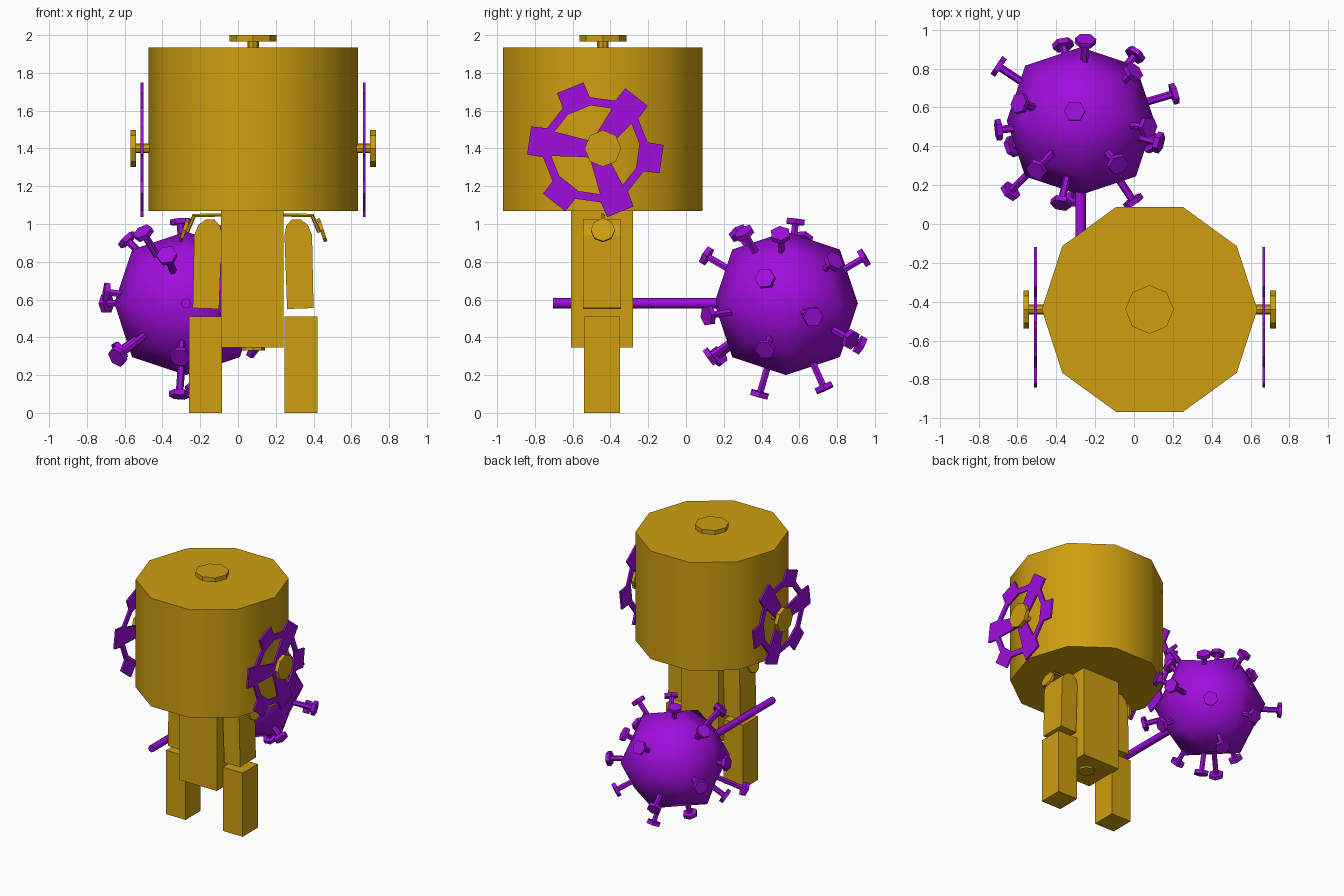
import bpy, bmesh, math
from mathutils import Vector

if "Cube" in bpy.data.objects:
    bpy.data.objects.remove(bpy.data.objects["Cube"])


def material(name, rgb):
    m = bpy.data.materials.new(name)
    m.diffuse_color = (*rgb, 1)
    m.use_nodes = True
    m.node_tree.nodes["Principled BSDF"].inputs["Base Color"].default_value = m.diffuse_color
    return m


GOLD = material("gold", (0.62, 0.345, 0.005))
PURPLE = material("purple", (0.35, 0.004, 0.72))
CX, CY = 0.08, -0.44          # vertical axis of the figure


def finish(name, bm, mat, smooth=None):
    bmesh.ops.recalc_face_normals(bm, faces=bm.faces)
    me = bpy.data.meshes.new(name)
    bm.to_mesh(me)
    bm.free()
    me.materials.append(mat)
    ob = bpy.data.objects.new(name, me)
    bpy.context.collection.objects.link(ob)
    if smooth:
        bpy.ops.object.select_all(action='DESELECT')
        ob.select_set(True)
        bpy.context.view_layer.objects.active = ob
        bpy.ops.object.shade_smooth_by_angle(angle=math.radians(smooth))
    return ob


def prism(bm, ring, offset):
    """Closed prism from a flat outline moved along an offset."""
    a = [bm.verts.new(p) for p in ring]
    b = [bm.verts.new(Vector(p) + Vector(offset)) for p in ring]
    n = len(a)
    bm.faces.new(a)
    bm.faces.new(b[::-1])
    for i in range(n):
        j = (i + 1) % n
        bm.faces.new((a[i], b[i], b[j], a[j]))


def rod(bm, p0, p1, r, n):
    p0, p1 = Vector(p0), Vector(p1)
    d = (p1 - p0).normalized()
    u = Vector((1, 0, 0)) if abs(d.x) < 0.9 else Vector((0, 1, 0))
    u = (u - d * u.dot(d)).normalized()
    v = d.cross(u)
    ring = [p0 + r * (math.cos(t) * u + math.sin(t) * v)
            for t in (2 * math.pi * i / n for i in range(n))]
    prism(bm, ring, p1 - p0)


def box(name, x, y, z, mat):
    bm = bmesh.new()
    prism(bm, [(x[0], y[0], z[0]), (x[1], y[0], z[0]),
               (x[1], y[1], z[0]), (x[0], y[1], z[0])], (0, 0, z[1] - z[0]))
    return finish(name, bm, mat)


# Drum-shaped head
bm = bmesh.new()
rod(bm, (CX, CY, 1.07), (CX, CY, 1.935), 0.555, 10)
finish("head", bm, GOLD, 40)

# Knob on top of the head
bm = bmesh.new()
rod(bm, (CX, CY, 1.92), (CX, CY, 1.97), 0.03, 8)
rod(bm, (CX, CY, 1.965), (CX, CY, 2.0), 0.125, 8)
finish("top_knob", bm, GOLD)

# Torso and the plug under it
box("torso", (-0.09, 0.24), (-0.61, -0.28), (0.345, 1.07), GOLD)
bm = bmesh.new()
rod(bm, (CX, CY, 0.33), (CX, CY, 0.36), 0.062, 8)
finish("bottom_plug", bm, GOLD)


def gear_wheel(name, x):
    """Toothed ring with three spokes, flat in the yz plane."""
    bm = bmesh.new()

    def vert(r, deg):
        t = math.radians(deg)
        return bm.verts.new((x - 0.0075, -0.48 + r * math.cos(t),
                             1.393 + r * math.sin(t)))
    inner, outer = [], []
    angles = [-8 + 60 * k + s for k in range(6) for s in (-16, 16)]
    for a in angles:
        inner.append(vert(0.236, a))
        outer.append(vert(0.28, a))
    for i in range(12):
        j = (i + 1) % 12
        bm.faces.new((inner[i], outer[i], outer[j], inner[j]))
    hub = []
    for k in range(6):
        i, a = 2 * k, -8 + 60 * k
        bm.faces.new((outer[i], vert(0.362, a - 12), vert(0.362, a + 12), outer[i + 1]))
        if k % 2:                                   # spoke
            h = [vert(0.06, a - 48), vert(0.06, a + 48)]
            bm.faces.new((h[0], inner[i], inner[i + 1], h[1]))
            hub += h
    bm.faces.new(hub)
    ext = bmesh.ops.extrude_face_region(bm, geom=bm.faces[:] + bm.edges[:] + bm.verts[:],
                                        use_keep_orig=True)
    bmesh.ops.translate(bm, vec=(0.015, 0, 0),
                        verts=[g for g in ext["geom"] if isinstance(g, bmesh.types.BMVert)])
    finish(name, bm, PURPLE)


# Upper limb outline: distance outward from the axis, height
LIMB = [(0.18, 0.55), (0.32, 0.555), (0.312, 0.94), (0.29, 0.995),
        (0.25, 1.025), (0.205, 1.025), (0.175, 0.99), (0.166, 0.94)]

for side, s in (("left", -1), ("right", 1)):
    def X(d):
        return CX + s * d
    # Side knob and gear wheel
    bm = bmesh.new()
    rod(bm, (X(0.53), CY, 1.4), (X(0.63), CY, 1.4), 0.025, 8)
    rod(bm, (X(0.62), CY, 1.4), (X(0.65), CY, 1.4), 0.097, 8)
    finish(side + "_knob", bm, GOLD)
    gear_wheel(side + "_gear_wheel", X(0.588))
    # Limbs
    bm = bmesh.new()
    prism(bm, [(X(d), -0.545, z) for d, z in LIMB], (0, 0.2, 0))
    finish(side + "_upper_limb", bm, GOLD)
    box(side + "_lower_limb", sorted((X(0.165), X(0.34))), (-0.54, -0.35), (0, 0.51), GOLD)
    # Hanger with its small disc
    bm = bmesh.new()
    rod(bm, (X(0.15), CY, 1.048), (X(0.315), CY, 1.045), 0.01, 6)
    rod(bm, (X(0.31), CY, 1.05), (X(0.35), CY, 0.955), 0.01, 6)
    rod(bm, (X(0.355), CY, 0.964), (X(0.373), CY, 0.97), 0.064, 8)
    finish(side + "_hanger", bm, GOLD)

# Spiked ball of the mace
C = Vector((-0.275, 0.53, 0.58))
bm = bmesh.new()
bmesh.ops.create_cube(bm, size=0.76)
bmesh.ops.translate(bm, verts=bm.verts, vec=C)
ball = finish("mace_ball", bm, PURPLE)
for p in ball.data.polygons:
    p.use_smooth = True
sub = ball.modifiers.new("round", 'SUBSURF')
sub.levels = sub.render_levels = 1
sub.use_limit_surface = False

# Handle
bm = bmesh.new()
rod(bm, (C.x, -0.705, C.z), (C.x, 0.3, C.z), 0.027, 8)
finish("mace_handle", bm, PURPLE, 50)

# Spikes with flat hexagonal heads, given by head position from the ball centre
SPIKES = [(-.42, .28, 0), (-.09, .39, -.22), (.025, .41, .24), (.28, .34, -.19),
          (.27, .25, .22), (.48, .14, -.07), (.345, -.03, .36), (.36, -.11, -.24),
          (.40, -.11, .13), (.19, -.22, .37), (.27, -.41, -.065), (-.03, -.40, -.28),
          (-.10, -.42, .25), (-.225, -.25, .37), (-.36, -.36, -.28), (-.35, -.13, -.25),
          (-.42, -.045, .06), (-.31, .09, .335), (-.03, .05, .43), (-.035, -.14, -.48),
          (.05, .2, -.445)]
bm = bmesh.new()
for s in SPIKES:
    s = Vector(s)
    d = s.normalized()
    rod(bm, C + d * 0.3, C + s, 0.02, 6)
    rod(bm, C + s - d * 0.012, C + s + d * 0.016, 0.055, 6)
finish("mace_spikes", bm, PURPLE)
